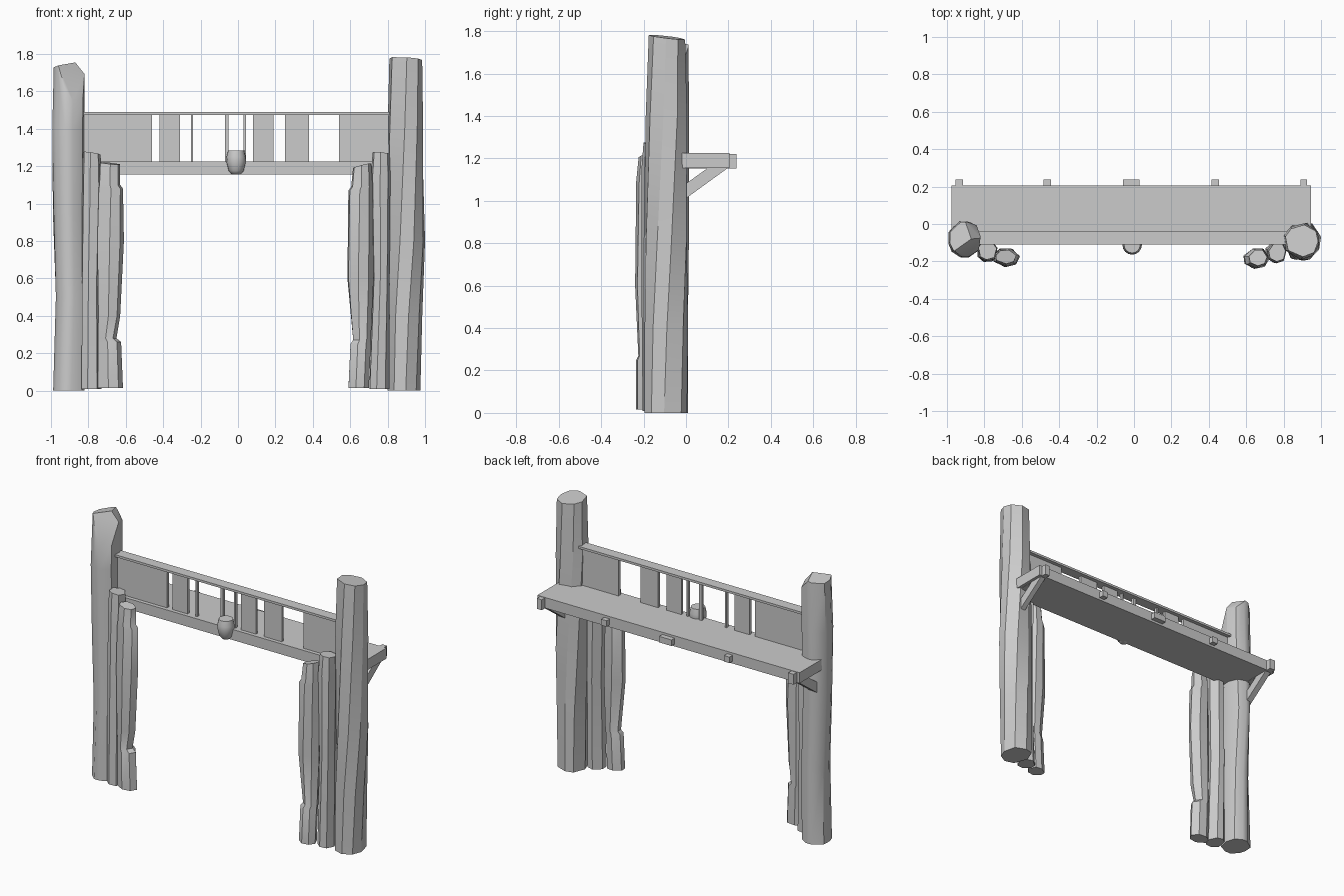
import bpy, bmesh, random
from math import pi, cos, sin, radians
from mathutils import Vector

if "Cube" in bpy.data.objects:
    bpy.data.objects.remove(bpy.data.objects["Cube"])

grey = bpy.data.materials.new("weathered_grey")
grey.use_nodes = True
grey.diffuse_color = (0.6, 0.6, 0.6, 1)
grey.node_tree.nodes["Principled BSDF"].inputs["Base Color"].default_value = (0.6, 0.6, 0.6, 1)


def finish(bm, name, angle=None):
    bmesh.ops.recalc_face_normals(bm, faces=bm.faces)
    mesh = bpy.data.meshes.new(name)
    bm.to_mesh(mesh)
    bm.free()
    mesh.materials.append(grey)
    if angle:
        mesh.shade_smooth()
        mesh.set_sharp_from_angle(angle=radians(angle))
    obj = bpy.data.objects.new(name, mesh)
    bpy.context.collection.objects.link(obj)
    return obj


def box(name, x, y, z):
    bm = bmesh.new()
    bmesh.ops.create_cube(bm, size=1)
    for v in bm.verts:
        v.co = [a + (b - a) * (c + 0.5) for (a, b), c in zip((x, y, z), v.co)]
    return finish(bm, name)


def prism(name, x, outline):
    """Extrude a (y, z) outline across the x range."""
    bm = bmesh.new()
    ends = [[bm.verts.new((px, y, z)) for y, z in outline] for px in x]
    bridge(bm, *ends)
    for ring in ends:
        bm.faces.new(ring)
    return finish(bm, name)


def bridge(bm, low, high):
    n = len(low)
    for i in range(n):
        j = (i + 1) % n
        bm.faces.new((low[i], low[j], high[j], high[i]))


def log(name, rings, sides, seed, cuts=(), angle=35, rough=0.05):
    """Rough trunk: rings of (z, x min, x max, y min, y max, twist), then broken-off planes."""
    rng = random.Random(seed)
    shape = [(i * 2 * pi / sides + rng.uniform(-0.15, 0.15), 1.04 + rng.uniform(-rough, rough))
             for i in range(sides)]
    bm = bmesh.new()
    loops = []
    for z, x0, x1, y0, y1, twist in rings:
        loop = []
        for a, r in shape:
            r *= 1 + rng.uniform(-0.02, 0.02)
            x = (x0 + x1) / 2 + (x1 - x0) / 2 * r * cos(a + twist)
            y = (y0 + y1) / 2 + (y1 - y0) / 2 * r * sin(a + twist)
            loop.append(bm.verts.new((min(max(x, x0), x1), min(max(y, y0), y1), z)))
        loops.append(loop)
    for low, high in zip(loops, loops[1:]):
        bridge(bm, low, high)
    bm.faces.new(loops[0])
    bm.faces.new(loops[-1])
    bmesh.ops.recalc_face_normals(bm, faces=bm.faces)
    for point, normal in cuts:
        cut = bmesh.ops.bisect_plane(bm, geom=bm.verts[:] + bm.edges[:] + bm.faces[:],
                                     plane_co=point, plane_no=Vector(normal), clear_outer=True)
        rim = [e for e in cut["geom_cut"] if isinstance(e, bmesh.types.BMEdge)]
        bmesh.ops.holes_fill(bm, edges=rim, sides=0)
    return finish(bm, name, angle)


# Tall posts
log("left_post", [
    (0.0, 0.80, 0.975, -0.195, 0.005, 0.0),
    (0.4, 0.80, 0.985, -0.195, 0.01, 0.1),
    (0.8, 0.80, 1.0, -0.195, 0.01, 0.3),
    (1.4, 0.80, 0.99, -0.19, 0.005, 0.6),
    (1.8, 0.81, 0.985, -0.175, -0.005, 0.7)], 8, 3,
    [((0.9, -0.09, 1.772), (0.06, 0.12, 1))], 30)
peak = (-0.87, -0.08, 1.755)
log("right_post", [
    (0.0, -0.99, -0.82, -0.175, 0.01, 0.0),
    (0.5, -0.975, -0.82, -0.175, 0.01, 0.1),
    (0.95, -0.99, -0.83, -0.175, 0.015, 0.2),
    (1.4, -0.995, -0.82, -0.18, 0.015, 0.1),
    (1.8, -0.985, -0.82, -0.17, 0.01, 0.1)], 10, 5,
    [(peak, (-0.25, 0.1, 1)), (peak, (1.2, 0.6, 1)), (peak, (0.5, -0.8, 0.34))], 45)

# Middle logs leaning against the posts
log("left_middle_log", [
    (0.01, 0.70, 0.81, -0.205, -0.09, 0.0),
    (0.6, 0.72, 0.81, -0.21, -0.09, 0.15),
    (1.15, 0.71, 0.815, -0.21, -0.09, 0.2),
    (1.28, 0.72, 0.81, -0.20, -0.10, 0.2)], 7, 8,
    [((0.76, -0.15, 1.27), (0.1, 0.1, 1))])
log("right_middle_log", [
    (0.01, -0.84, -0.73, -0.205, -0.08, 0.0),
    (0.6, -0.84, -0.74, -0.20, -0.08, 0.15),
    (1.1, -0.835, -0.73, -0.20, -0.08, 0.2),
    (1.29, -0.83, -0.735, -0.19, -0.09, 0.2)], 7, 11,
    [((-0.79, -0.14, 1.27), (0.15, 0.1, 1))])

# Short inner logs with notched bark
log("left_inner_log", [
    (0.015, 0.59, 0.70, -0.235, -0.14, 0.0),
    (0.25, 0.60, 0.71, -0.235, -0.14, 0.0),
    (0.27, 0.615, 0.71, -0.225, -0.14, 0.0),
    (0.6, 0.585, 0.725, -0.24, -0.13, 0.1),
    (1.07, 0.59, 0.72, -0.235, -0.13, 0.2),
    (1.09, 0.605, 0.72, -0.235, -0.13, 0.2),
    (1.24, 0.62, 0.71, -0.22, -0.14, 0.2)], 7, 14,
    [((0.65, -0.19, 1.2), (-0.25, 0.1, 1))])
log("right_inner_log", [
    (0.015, -0.75, -0.615, -0.225, -0.13, 0.0),
    (0.26, -0.75, -0.625, -0.225, -0.13, 0.0),
    (0.28, -0.75, -0.65, -0.22, -0.13, 0.0),
    (0.4, -0.75, -0.63, -0.23, -0.13, 0.1),
    (0.8, -0.755, -0.61, -0.23, -0.13, 0.1),
    (1.08, -0.75, -0.615, -0.225, -0.13, 0.2),
    (1.1, -0.745, -0.63, -0.225, -0.13, 0.2),
    (1.24, -0.74, -0.63, -0.21, -0.14, 0.2)], 7, 17,
    [((-0.69, -0.18, 1.215), (0.1, -0.1, 1))])

# Walkway and handrail
box("deck", (-0.975, 0.945), (-0.11, 0.205), (1.155, 1.225))
box("handrail", (-0.83, 0.815), (-0.11, -0.04), (1.475, 1.49))

# Panels and slats between deck and handrail
slats = [(-0.83, -0.46), (-0.42, -0.31), (-0.25, -0.24), (-0.07, -0.05),
         (0.03, 0.042), (0.08, 0.19), (0.25, 0.38), (0.54, 0.815)]
for i, span in enumerate(slats):
    box(f"rail_panel_{i + 1}", span, (-0.085, -0.065), (1.22, 1.478))

# Beam ends along the back edge
for i, (x0, x1, z0, z1) in enumerate([
        (-0.955, -0.915, 1.153, 1.222), (-0.485, -0.445, 1.17, 1.21), (-0.06, 0.03, 1.17, 1.21),
        (0.415, 0.455, 1.17, 1.21), (0.89, 0.925, 1.153, 1.222)]):
    box(f"beam_{i + 1}", (x0, x1), (-0.02, 0.238), (z0, z1))

# Diagonal braces under the end beams
for side, span in (("right", (-0.955, -0.915)), ("left", (0.89, 0.925))):
    prism(f"{side}_brace", span, [(-0.03, 0.99), (0.2, 1.157), (0.105, 1.157), (-0.03, 1.06)])

# Hanging lantern
bm = bmesh.new()
rings = []
for r, z in [(0.022, 1.155), (0.04, 1.175), (0.052, 1.225), (0.051, 1.25), (0.043, 1.285)]:
    rings.append([bm.verts.new((-0.01 + r * cos(k * pi / 8), -0.112 + r * sin(k * pi / 8), z))
                  for k in range(16)])
for low, high in zip(rings, rings[1:]):
    bridge(bm, low, high)
bm.faces.new(rings[0])
bm.faces.new(rings[-1])
finish(bm, "lantern", 50)
